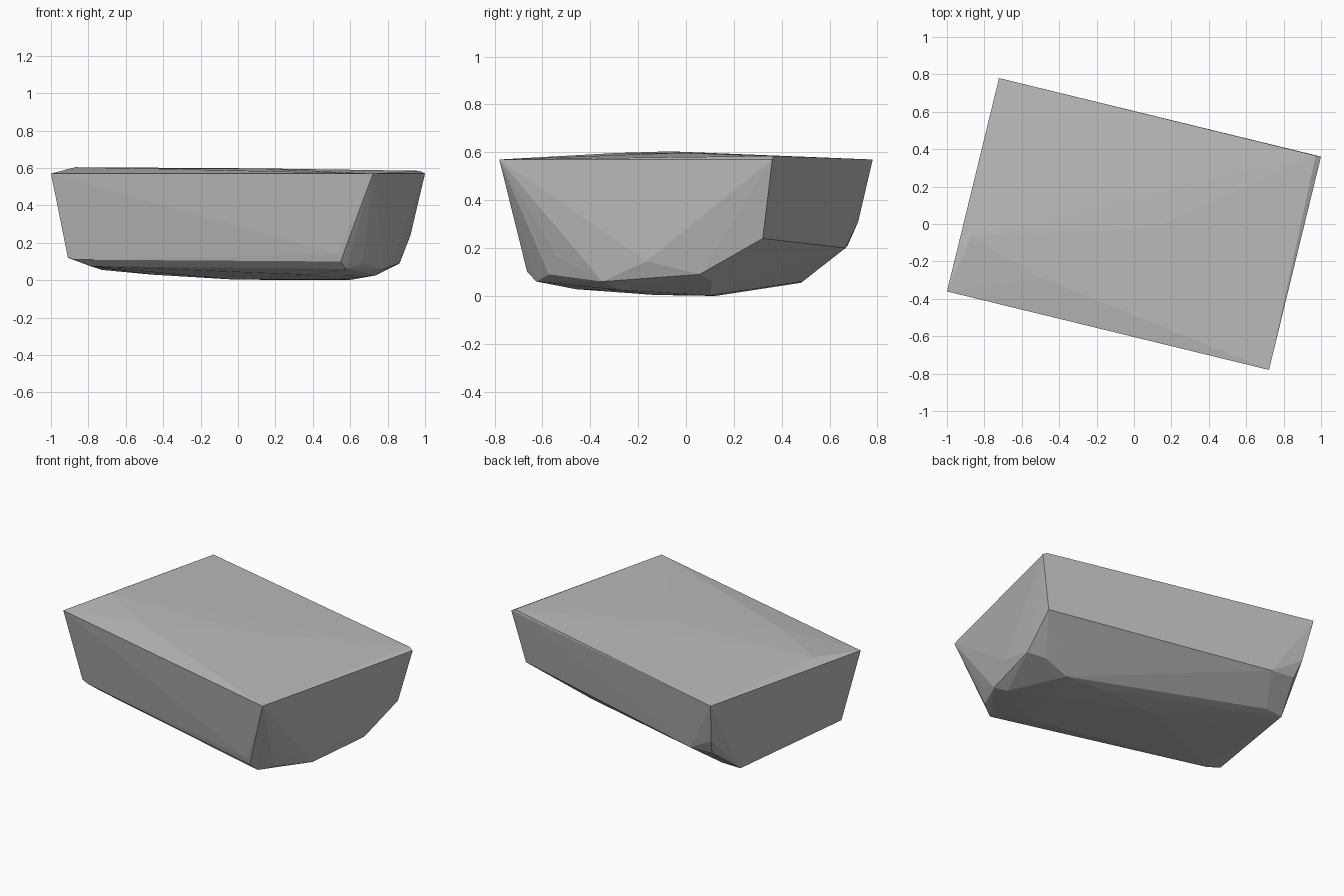
import bpy
import bmesh
from math import radians
from mathutils import Matrix, Vector

cube = bpy.data.objects.get("Cube")
if cube:
    bpy.data.objects.remove(cube, do_unlink=True)


def flat_material(name, value):
    material = bpy.data.materials.new(name)
    material.use_nodes = True
    colour = (value, value, value, 1)
    material.diffuse_color = colour
    material.node_tree.nodes["Principled BSDF"].inputs["Base Color"].default_value = colour
    return material


def hull_object(name, outlines, turn, material):
    """Wrap a faceted convex skin around outlines drawn in the block's own axes."""
    bm = bmesh.new()
    for outline in outlines:
        for point in outline:
            bm.verts.new(turn @ Vector(point))
    result = bmesh.ops.convex_hull(bm, input=bm.verts[:])
    spare = {item for key in ("geom_interior", "geom_unused") for item in result[key]
             if isinstance(item, bmesh.types.BMVert)}
    bmesh.ops.delete(bm, geom=list(spare), context="VERTS")
    bmesh.ops.recalc_face_normals(bm, faces=bm.faces[:])
    mesh = bpy.data.meshes.new(name)
    bm.to_mesh(mesh)
    bm.free()
    mesh.materials.append(material)
    obj = bpy.data.objects.new(name, mesh)
    bpy.context.collection.objects.link(obj)
    return obj


# Rectangular rim, mirrored across both axes
rim = [(sx * .886, sy * .587, .57) for sx in (-1, 1) for sy in (-1, 1)]

# Slightly crowned top
crown = [(-.83, -.27, .604), (-.4, -.4, .597), (.1, 0, .598), (.857, .585, .585)]

# Upper chine along the back, with clipped corner
back_chine = [(.82, .53, .24), (-.835, .537, .31), (-.8, .5, .21), (-.64, .53, .2)]

# Lower chine along the back
back_keel = [(.826, .26, .09), (.72, .29, .06), (-.82, .295, .055), (-.7, .33, .06)]

# Lower chine along the front, rounded into the base
front_chine = [(-.814, -.5, .12), (.675, -.525, .14), (.69, -.515, .1),
               (-.77, -.5, .11), (.71, -.47, .06), (-.7, -.46, .075)]

# Bulging lower edge of the left end
end_chine = [(.86, .04, .145), (.84, -.155, .06), (.82, -.35, .16),
             (.78, -.4, .09), (.78, -.1, .025)]

# Shallow base, lowest toward the left
base = [(-.05, .08, .004), (.56, .24, .002), (.55, 0, .004),
        (.3, .2, 0), (-.5, .1, .03), (.5, -.35, .028)]

stone = flat_material("plain grey", .5)
turn = Matrix.Rotation(radians(-13.7), 4, "Z")
hull_object("faceted_block",
            [rim, crown, back_chine, back_keel, front_chine, end_chine, base],
            turn, stone)
